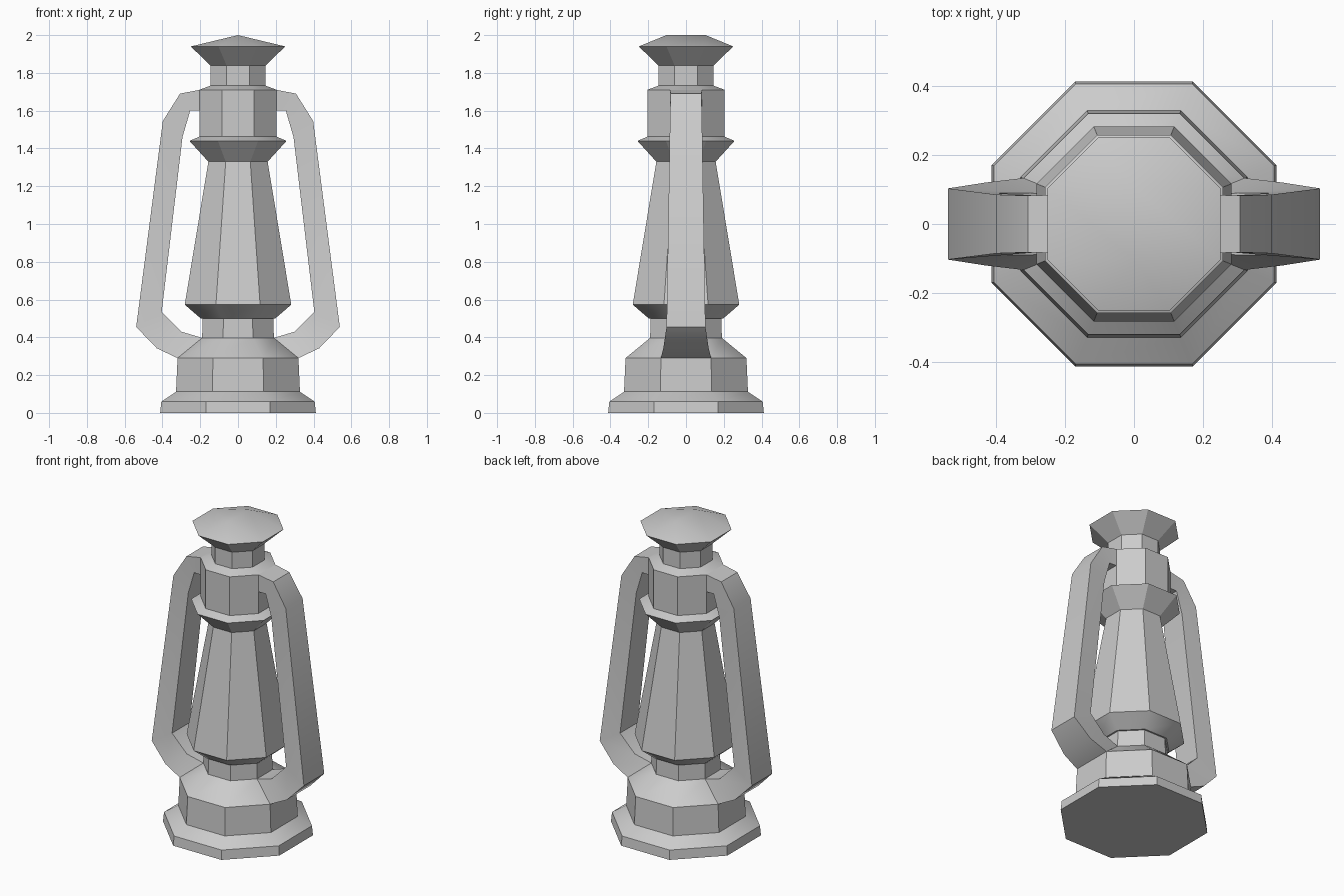
import bpy, bmesh, math

if "Cube" in bpy.data.objects:
    bpy.data.objects.remove(bpy.data.objects["Cube"])

T = math.tan(math.pi / 8)


def octagon(bm, r, z):
    """Ring of 8 verts, flats facing the axes, r = distance to a flat."""
    c = r / math.cos(math.pi / 8)
    return [bm.verts.new((c * math.cos(math.pi / 8 * (2 * i + 1)),
                          c * math.sin(math.pi / 8 * (2 * i + 1)), z)) for i in range(8)]


def loft(bm, rings):
    for a, b in zip(rings, rings[1:]):
        n = len(a)
        for i in range(n):
            j = (i + 1) % n
            bm.faces.new((a[i], a[j], b[j], b[i]))


def finish(bm, name):
    bmesh.ops.recalc_face_normals(bm, faces=bm.faces[:])
    me = bpy.data.meshes.new(name)
    bm.to_mesh(me)
    bm.free()
    ob = bpy.data.objects.new(name, me)
    bpy.context.collection.objects.link(ob)
    bpy.ops.object.select_all(action='DESELECT')
    ob.select_set(True)
    bpy.context.view_layer.objects.active = ob
    bpy.ops.object.shade_smooth_by_angle(angle=math.radians(30))
    return ob


# Lantern body: octagonal lathe from base to cap rim
profile = [(0.412, 0), (0.406, 0.06), (0.328, 0.112), (0.32, 0.29), (0.19, 0.397),
           (0.187, 0.50), (0.197, 0.50), (0.282, 0.573), (0.157, 1.33), (0.257, 1.44),
           (0.205, 1.462), (0.205, 1.71), (0.145, 1.733), (0.145, 1.838), (0.25, 1.94)]
bm = bmesh.new()
rings = [octagon(bm, r, z) for r, z in profile]
loft(bm, rings)
bm.faces.new(rings[0][::-1])

# Cap roof: short ridge running along y
v = rings[-1]
d = 0.25 * T
back, front = bm.verts.new((0, d, 2)), bm.verts.new((0, -d, 2))
for tri in ((v[0], v[1], back), (v[1], v[2], back), (v[2], v[3], back),
            (v[4], v[5], front), (v[5], v[6], front), (v[6], v[7], front)):
    bm.faces.new(tri)
bm.faces.new((v[3], v[4], front, back))
bm.faces.new((v[7], v[0], back, front))
finish(bm, "lantern_body")

# Side handles: outer (x, z, half width) and inner (x, z, half width) per section
sections = [((0.205, 1.71, 0.085), (0.205, 1.60, 0.085)),
            ((0.307, 1.69, 0.082), (0.253, 1.60, 0.082)),
            ((0.398, 1.545, 0.085), (0.294, 1.46, 0.083)),
            ((0.539, 0.455, 0.103), (0.404, 0.535, 0.09)),
            ((0.43, 0.342, 0.12), (0.30, 0.43, 0.09)),
            ((0.32, 0.29, 0.133), (0.19, 0.397, 0.079))]
bm = bmesh.new()
rings = []
for (xo, zo, wo), (xi, zi, wi) in sections:
    rings.append([bm.verts.new(p) for p in
                  ((xo, -wo, zo), (xo, wo, zo), (xi, wi, zi), (xi, -wi, zi))])
loft(bm, rings)
handles = finish(bm, "side_handles")
handles.modifiers.new("mirror", 'MIRROR').use_clip = True
